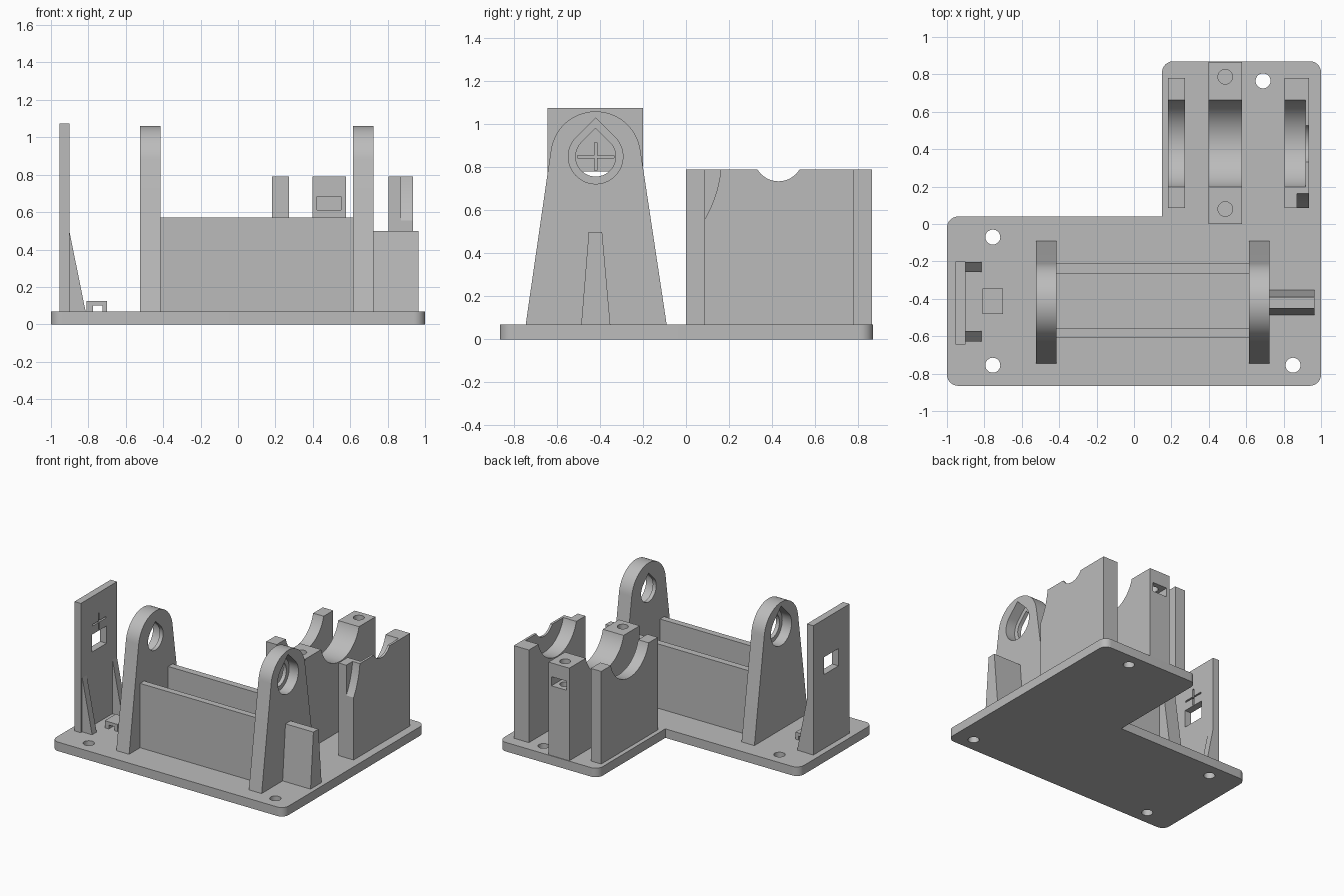
import bpy, bmesh
from math import sin, cos, radians, pi

cube = bpy.data.objects.get("Cube")
if cube:
    bpy.data.objects.remove(cube, do_unlink=True)

grey = bpy.data.materials.new("plain grey")
grey.use_nodes = True
grey.diffuse_color = (0.5, 0.5, 0.5, 1)
grey.node_tree.nodes["Principled BSDF"].inputs["Base Color"].default_value = (0.5, 0.5, 0.5, 1)

BASE = 0.07            # top of the base plate
SHAFT = (-0.42, 0.85)  # shaft axis (y, z)
MOTOR = (0.43, 0.85)   # cradle axis (y, z)


def prism(name, pts, axis, a, b):
    """Extrude a 2D outline along an axis from a to b."""
    place = {"x": lambda t, u, v: (t, u, v),
             "y": lambda t, u, v: (u, t, v),
             "z": lambda t, u, v: (u, v, t)}[axis]
    bm = bmesh.new()
    lo = [bm.verts.new(place(a, *p)) for p in pts]
    hi = [bm.verts.new(place(b, *p)) for p in pts]
    bm.faces.new(lo)
    bm.faces.new(hi)
    n = len(pts)
    for i in range(n):
        j = (i + 1) % n
        bm.faces.new((lo[i], lo[j], hi[j], hi[i]))
    bmesh.ops.recalc_face_normals(bm, faces=bm.faces)
    mesh = bpy.data.meshes.new(name)
    bm.to_mesh(mesh)
    bm.free()
    mesh.materials.append(grey)
    ob = bpy.data.objects.new(name, mesh)
    bpy.context.collection.objects.link(ob)
    return ob


def box(name, x, y, z):
    return prism(name, [(x[0], y[0]), (x[1], y[0]), (x[1], y[1]), (x[0], y[1])], "z", *z)


def arc(c, r, start, end, n):
    return [(c[0] + r * cos(radians(start + (end - start) * i / n)),
             c[1] + r * sin(radians(start + (end - start) * i / n))) for i in range(n + 1)]


def circle(c, r, n=48):
    return arc(c, r, 0, 360, n)[:-1]


def teardrop(c, r):
    return arc(c, r, 135, 405, 40) + [(c[0], c[1] + r * 2 ** 0.5)]


def cut(ob, *cutters):
    """Subtract each cutter and throw it away."""
    for c in cutters:
        c.hide_render = True
        mod = ob.modifiers.new("cut", "BOOLEAN")
        mod.operation = "DIFFERENCE"
        mod.solver = "EXACT"
        mod.object = c
        bpy.context.view_layer.update()
        dg = bpy.context.evaluated_depsgraph_get()
        mesh = bpy.data.meshes.new_from_object(ob.evaluated_get(dg))
        ob.modifiers.clear()
        ob.data = mesh
        bpy.data.objects.remove(c, do_unlink=True)
    return ob


parts = []

# L-shaped base plate with rounded outer corners and screw holes
R = 0.06
outline = (arc((-1 + R, -0.865 + R), R, 180, 270, 10) + arc((1 - R, -0.865 + R), R, 270, 360, 10)
           + arc((1 - R, 0.87 - R), R, 0, 90, 10) + arc((0.15 + R, 0.87 - R), R, 90, 180, 10)
           + [(0.15, 0.04)] + arc((-1 + R, 0.04 - R), R, 90, 180, 10))
base = prism("base_plate", outline, "z", 0, BASE)
screws = [(-0.755, -0.07), (-0.755, -0.755), (0.85, -0.755), (0.69, 0.765)]
cut(base, *[prism("screw_cut", circle(p, 0.04), "z", -0.1, 0.2) for p in screws])
parts.append(base)

# Tapered shaft arms, teardrop bores with a wider seat on the outer face
arm_outline = [(-0.745, BASE), (-0.09, BASE)] + arc(SHAFT, 0.21, 8, 172, 40)
for side, x0, x1, seat in (("right", -0.525, -0.415, (-0.6, -0.445)),
                           ("left", 0.615, 0.725, (0.645, 0.8))):
    arm = prism(side + "_shaft_arm", arm_outline, "x", x0, x1)
    cut(arm, prism("bore_cut", teardrop(SHAFT, 0.093), "x", x0 - 0.1, x1 + 0.1),
        prism("seat_cut", teardrop(SHAFT, 0.127), "x", *seat))
    parts.append(arm)

# Tie walls between the arms
for name, y in (("front_tie_wall", (-0.61, -0.56)), ("back_tie_wall", (-0.265, -0.212))):
    parts.append(box(name, (-0.415, 0.615), y, (BASE, 0.57)))

# Tapered buttress outside the left arm
parts.append(prism("arm_buttress", [(-0.487, BASE), (-0.352, BASE), (-0.39, 0.5), (-0.452, 0.5)],
                   "x", 0.725, 0.965))

# Upright sensor plate with window and engraved cross
plate = box("sensor_plate", (-0.955, -0.9), (-0.645, -0.2), (BASE, 1.075))
cut(plate, box("window_cut", (-1.1, -0.8), (-0.51, -0.33), (0.645, 0.78)),
    box("cross_cut", (-0.92, -0.8), (-0.505, -0.335), (0.844, 0.856)),
    box("cross_cut", (-0.92, -0.8), (-0.426, -0.414), (0.785, 0.915)))
parts.append(plate)
for name, y0 in (("front_plate_rib", -0.628), ("back_plate_rib", -0.257)):
    parts.append(prism(name, [(-0.9, BASE), (-0.815, BASE), (-0.9, 0.49)], "y", y0, y0 + 0.055))

# Small cable loop
parts.append(prism("cable_loop", [(-0.81, BASE), (-0.775, BASE), (-0.775, 0.1), (-0.725, 0.1),
                                  (-0.725, BASE), (-0.7, BASE), (-0.7, 0.125), (-0.81, 0.125)],
                   "y", -0.48, -0.345))


# Motor cradles
def cradle(name, x, y, saddle):
    block = box(name, x, y, (BASE, 0.79))
    parts.append(block)
    return cut(block, prism("saddle_cut", circle(MOTOR, 0.24, 96), "x", *saddle))


cradle("inner_cradle", (0.183, 0.273), (0.085, 0.78), (0.1, 0.4))

# Middle cradle with clamp bolt holes and nut slots at both ends
middle = cradle("middle_cradle", (0.398, 0.577), (0, 0.865), (0.3, 0.7))
for y, slot in ((0.08, (-0.1, 0.145)), (0.787, (0.722, 1))):
    cut(middle, prism("bolt_cut", circle((0.488, y), 0.039), "z", 0.52, 1),
        box("nut_cut", (0.423, 0.552), slot, (0.612, 0.683)))

# Outer cradle: end wall with shaft notch and wheel clearance
outer = cradle("outer_cradle", (0.805, 0.935), (0.085, 0.78), (0.7, 0.917))
cut(outer, prism("notch_cut", circle(MOTOR, 0.115), "x", 0.7, 1.1),
    prism("clearance_cut", circle(SHAFT, 0.585, 160), "x", 0.872, 1.1))

# Smooth the round surfaces, keep edges sharp
for ob in bpy.context.view_layer.objects:
    ob.select_set(ob in parts)
bpy.context.view_layer.objects.active = base
bpy.ops.object.shade_smooth_by_angle(angle=pi / 6)
